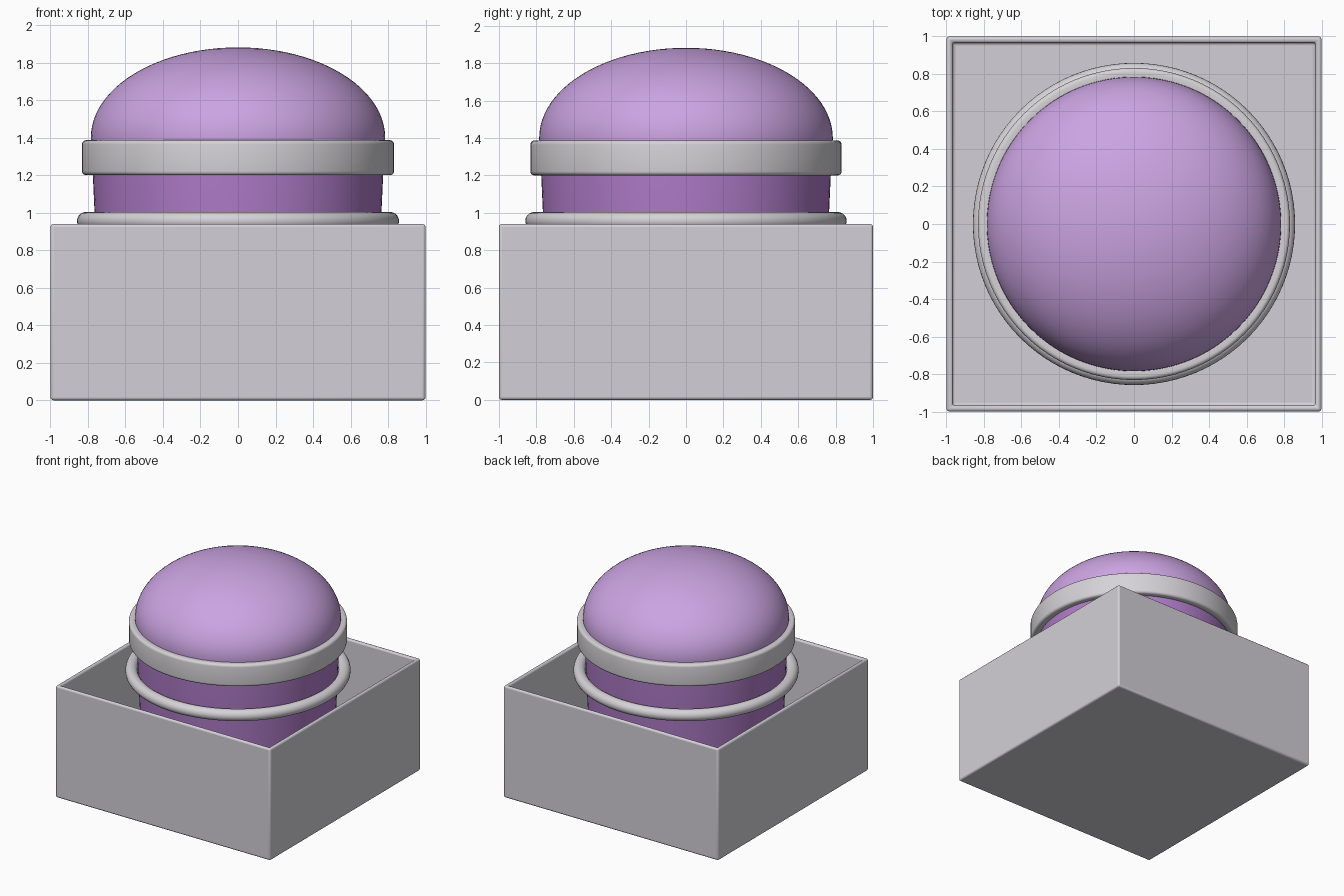
import bpy, bmesh, math
from mathutils import Vector

if "Cube" in bpy.data.objects:
    bpy.data.objects.remove(bpy.data.objects["Cube"])


def material(name, rgb):
    m = bpy.data.materials.new(name)
    m.diffuse_color = (*rgb, 1)
    m.use_nodes = True
    m.node_tree.nodes["Principled BSDF"].inputs["Base Color"].default_value = m.diffuse_color
    return m


BOX_GREY = material("pale grey", (0.65, 0.63, 0.68))
RING_GREY = material("warm pale grey", (0.67, 0.65, 0.68))
LILAC = material("light lilac", (0.60, 0.37, 0.76))
PURPLE = material("mid purple", (0.43, 0.20, 0.58))


def finish(name, bm, mat):
    bmesh.ops.recalc_face_normals(bm, faces=bm.faces)
    mesh = bpy.data.meshes.new(name)
    bm.to_mesh(mesh)
    bm.free()
    mesh.materials.append(mat)
    ob = bpy.data.objects.new(name, mesh)
    bpy.context.collection.objects.link(ob)
    mesh.shade_smooth()
    mesh.set_sharp_from_angle(angle=math.radians(40))
    return ob


def lathe(name, profile, mat, closed=False, segments=96):
    """Spin an (r, z) profile around the z axis."""
    bm = bmesh.new()
    vs = [bm.verts.new((r, 0, z)) for r, z in profile]
    for a, b in zip(vs, vs[1:] + (vs[:1] if closed else [])):
        if a is not b:
            if not closed and a is vs[-1]:
                continue
            bm.edges.new((a, b))
    bmesh.ops.spin(bm, geom=bm.verts[:] + bm.edges[:], cent=(0, 0, 0),
                   axis=(0, 0, 1), angle=math.tau, steps=segments)
    bmesh.ops.remove_doubles(bm, verts=bm.verts, dist=1e-5)
    return finish(name, bm, mat)


def rounded_section(r0, r1, z0, z1, rad, n=5):
    """Rounded rectangle in the (r, z) plane."""
    pts = []
    corners = [(r1 - rad, z0 + rad, -90), (r1 - rad, z1 - rad, 0),
               (r0 + rad, z1 - rad, 90), (r0 + rad, z0 + rad, 180)]
    for cx, cz, start in corners:
        for i in range(n + 1):
            a = math.radians(start + 90 * i / n)
            pts.append((cx + rad * math.cos(a), cz + rad * math.sin(a)))
    return pts


# Open box: hollowed block with softened edges
bm = bmesh.new()
bmesh.ops.create_cube(bm, size=1)
for v in bm.verts:
    v.co = Vector((v.co.x * 2, v.co.y * 2, (v.co.z + 0.5) * 0.94))
top = max(bm.faces, key=lambda f: f.calc_center_median().z)
bmesh.ops.inset_region(bm, faces=[top], thickness=0.045)
ext = bmesh.ops.extrude_discrete_faces(bm, faces=[top])
for v in ext["faces"][0].verts:
    v.co.z = 0.045
box = finish("open_box", bm, BOX_GREY)
bevel = box.modifiers.new("soft_edges", "BEVEL")
bevel.width = 0.015
bevel.segments = 3
bevel.limit_method = "ANGLE"

# Stem: tapered drum standing on the box floor
lathe("stem", [(0, 0.045), (0.722, 0.045), (0.765, 1.0), (0.775, 1.22),
               (0.775, 1.30), (0, 1.30)], PURPLE)

# Dome cap: half ellipsoid with a short skirt inside the collar
dome = [(0, 1.29), (0.775, 1.29), (0.783, 1.35)]
for i in range(25):
    a = math.pi / 2 * i / 24
    dome.append((0.785 * math.cos(a) if i < 24 else 0, 1.40 + 0.482 * math.sin(a)))
lathe("dome", dome, LILAC)

# Collar band around the base of the dome
lathe("collar", rounded_section(0.765, 0.832, 1.20, 1.387, 0.022), RING_GREY, closed=True)

# Thin round ring around the stem
ring = []
for i in range(20):
    a = math.tau * i / 20
    ring.append((0.812 + 0.047 * math.cos(a), 0.957 + 0.047 * math.sin(a)))
lathe("lower_ring", ring, RING_GREY, closed=True)
